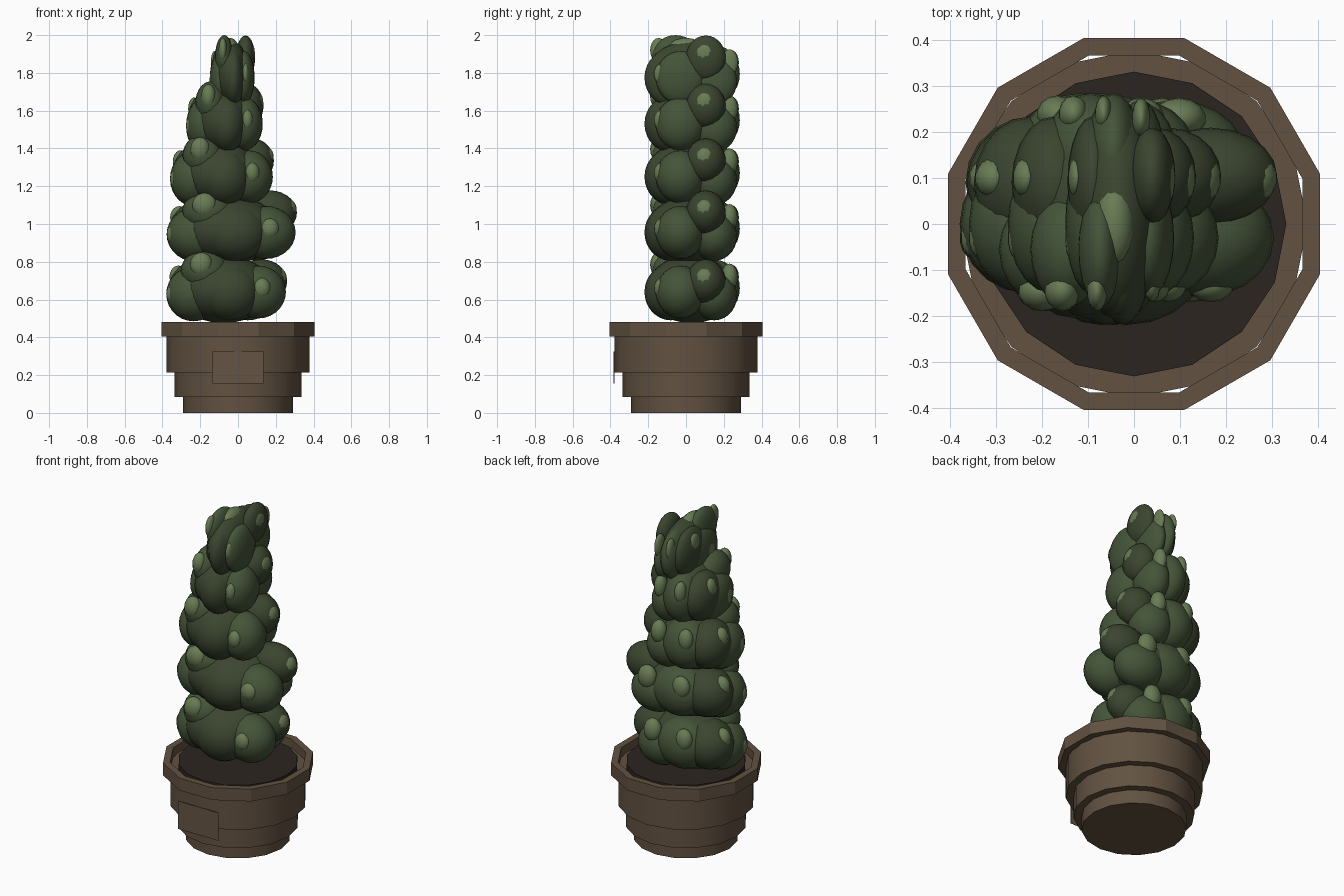
import bpy, bmesh, math
from mathutils import Matrix, Vector

if "Cube" in bpy.data.objects:
    bpy.data.objects.remove(bpy.data.objects["Cube"])


def material(name, rgb):
    m = bpy.data.materials.new(name)
    m.diffuse_color = (*rgb, 1)
    m.use_nodes = True
    m.node_tree.nodes["Principled BSDF"].inputs["Base Color"].default_value = m.diffuse_color
    return m


POT = material("pot_brown", (0.122, 0.084, 0.053))
PLATE = material("plate_brown", (0.130, 0.090, 0.060))
SOIL = material("soil_dark", (0.025, 0.018, 0.014))
GREENS = [material("leaf_dark", (0.044, 0.060, 0.029)),
          material("leaf_mid", (0.060, 0.090, 0.041)),
          material("leaf_light", (0.140, 0.200, 0.090))]


def finish(name, bm, mats, smooth_angle=None):
    bmesh.ops.recalc_face_normals(bm, faces=bm.faces)
    mesh = bpy.data.meshes.new(name)
    bm.to_mesh(mesh)
    bm.free()
    for m in mats:
        mesh.materials.append(m)
    ob = bpy.data.objects.new(name, mesh)
    bpy.context.collection.objects.link(ob)
    if smooth_angle:
        bpy.ops.object.select_all(action='DESELECT')
        ob.select_set(True)
        bpy.context.view_layer.objects.active = ob
        bpy.ops.object.shade_smooth_by_angle(angle=math.radians(smooth_angle))
    return ob


def lathe(name, profile, sides, mat, turn=0.0, closed=False, smooth=None):
    """Turn an (r, z) profile round z; open profiles get flat end caps."""
    bm = bmesh.new()
    rings = []
    for r, z in profile:
        rings.append([bm.verts.new((r * math.cos(turn + math.tau * i / sides),
                                    r * math.sin(turn + math.tau * i / sides), z))
                      for i in range(sides)])
    pairs = list(zip(rings, rings[1:]))
    if closed:
        pairs.append((rings[-1], rings[0]))
    for a, b in pairs:
        for i in range(sides):
            j = (i + 1) % sides
            bm.faces.new((a[i], a[j], b[j], b[i]))
    if not closed:
        bm.faces.new(rings[0])
        bm.faces.new(rings[-1])
    return finish(name, bm, [mat], smooth)


# Stepped pot, faceted rim ring and soil disc
lathe("pot_body", [(0.29, 0), (0.29, 0.083), (0.335, 0.083), (0.335, 0.215),
                   (0.378, 0.215), (0.378, 0.43)], 16, POT, smooth=29)
lathe("pot_rim", [(0.38, 0.405), (0.42, 0.405), (0.42, 0.48), (0.38, 0.48)],
      12, POT, turn=math.radians(15), closed=True)
lathe("soil", [(0.332, 0.42), (0.332, 0.464)], 16, SOIL, smooth=29)

# Thin label plate on the front
bm = bmesh.new()
bmesh.ops.create_cube(bm, size=1, matrix=Matrix.LocRotScale(
    Vector((0, -0.381, 0.24)), None, Vector((0.27, 0.003, 0.17))))
finish("front_plate", bm, [PLATE])

# One foliage clump: (x, y, z), (rx, ry, rz), shade; x is in clump half-widths
LOBES = [
    ((-0.05, 0.03, -0.005), (0.80, 0.240, 0.180), 0),
    ((-0.55, -0.00, -0.03), (0.45, 0.15, 0.145), 1),
    ((-0.50, 0.09, 0.0), (0.46, 0.145, 0.145), 0),
    ((0.52, -0.03, -0.02), (0.46, 0.13, 0.14), 1),
    ((0.58, 0.105, 0.085), (0.42, 0.105, 0.118), 0),
    ((0.35, 0.15, -0.04), (0.45, 0.12, 0.13), 1),
    ((0.05, -0.08, -0.02), (0.50, 0.14, 0.15), 0),
    ((-0.12, 0.155, 0.0), (0.50, 0.13, 0.15), 1),
    ((-0.36, -0.055, 0.09), (0.40, 0.125, 0.115), 1),
]
BUDS = [
    ((-0.42, -0.145, 0.125), (0.19, 0.045, 0.065)),
    ((0.58, -0.13, 0.0), (0.15, 0.04, 0.055)),
    ((0.85, 0.10, 0.10), (0.15, 0.055, 0.06)),
    ((-0.80, 0.10, 0.06), (0.15, 0.045, 0.06)),
    ((0.38, 0.23, 0.06), (0.17, 0.045, 0.07)),
    ((-0.30, 0.24, 0.06), (0.16, 0.04, 0.065)),
    ((-0.91, -0.03, -0.03), (0.09, 0.045, 0.05)),
    ((-0.10, 0.00, 0.14), (0.36, 0.09, 0.05)),
]

# Five stacked clumps, narrowing upwards: centre x, centre z, half-width,
# and how far the raised right-hand lobe is lowered in that clump
LEVELS = [(-0.06, 0.66, 0.32, 0.05), (-0.033, 0.975, 0.345, 0),
          (-0.085, 1.27, 0.275, 0.02), (-0.07, 1.55, 0.205, 0.01),
          (-0.03, 1.795, 0.12, 0)]
for n, (cx, cz, w, drop) in enumerate(LEVELS, 1):
    bm = bmesh.new()
    for (x, y, z), (rx, ry, rz), shade in LOBES + [(c, r, 2) for c, r in BUDS]:
        if x > 0.55 and z > 0.05:
            z -= drop
        mat = Matrix.LocRotScale(Vector((cx + x * w, y, cz + z)), None,
                                 Vector((rx * w, ry, rz)))
        big = shade < 2
        new = bmesh.ops.create_uvsphere(bm, u_segments=20 if big else 14,
                                        v_segments=14 if big else 10,
                                        radius=1, matrix=mat)
        for f in {f for v in new["verts"] for f in v.link_faces}:
            f.material_index = shade
    finish(f"foliage_clump_{n}", bm, GREENS, 60)
